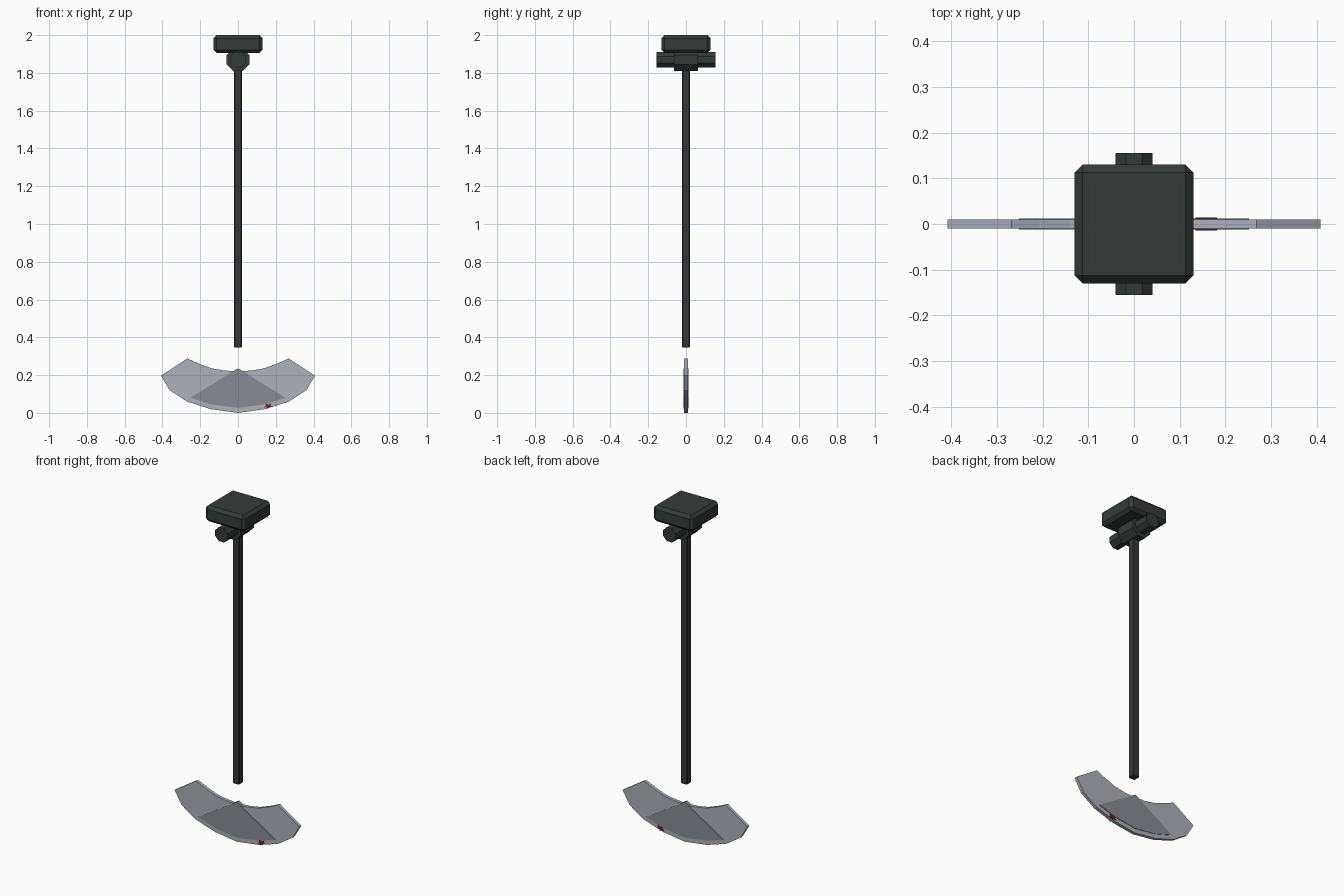
import bpy, bmesh, math
from mathutils import Matrix

if "Cube" in bpy.data.objects:
    bpy.data.objects.remove(bpy.data.objects["Cube"])


def material(name, rgb):
    m = bpy.data.materials.new(name)
    m.diffuse_color = (*rgb, 1)
    m.use_nodes = True
    m.node_tree.nodes["Principled BSDF"].inputs["Base Color"].default_value = m.diffuse_color
    return m


IRON = material("dark iron", (0.036, 0.044, 0.042))
STEEL = material("pale steel", (0.42, 0.44, 0.49))
SHADE = material("grey steel", (0.245, 0.26, 0.295))
RED = material("dark red", (0.22, 0.01, 0.012))


def finish(bm, name, mat):
    bmesh.ops.recalc_face_normals(bm, faces=bm.faces)
    me = bpy.data.meshes.new(name)
    bm.to_mesh(me)
    bm.free()
    me.materials.append(mat)
    ob = bpy.data.objects.new(name, me)
    bpy.context.collection.objects.link(ob)
    return ob


def box(name, size, centre, bevel, mat):
    bm = bmesh.new()
    bmesh.ops.create_cube(bm, size=1)
    bmesh.ops.scale(bm, vec=size, verts=bm.verts)
    bmesh.ops.translate(bm, vec=centre, verts=bm.verts)
    bmesh.ops.bevel(bm, geom=bm.edges[:], offset=bevel, segments=1,
                    affect='EDGES', profile=0.5)
    return finish(bm, name, mat)


def drum(name, apothem, length, z, mat):
    # octagonal bar along y with a flat on top
    bm = bmesh.new()
    r = apothem / math.cos(math.pi / 8)
    turn = Matrix.Rotation(math.pi / 2, 4, 'X') @ Matrix.Rotation(math.pi / 8, 4, 'Z')
    bmesh.ops.create_cone(bm, cap_ends=True, segments=8, radius1=r, radius2=r,
                          depth=length, matrix=Matrix.Translation((0, 0, z)) @ turn)
    return finish(bm, name, mat)


def plate(name, outline, y0, y1, mat):
    # extrude an x-z outline along y
    bm = bmesh.new()
    f = bm.faces.new([bm.verts.new((x, y0, z)) for x, z in outline])
    new = bmesh.ops.extrude_face_region(bm, geom=[f])["geom"]
    bmesh.ops.translate(bm, vec=(0, y1 - y0, 0),
                        verts=[v for v in new if isinstance(v, bmesh.types.BMVert)])
    return finish(bm, name, mat)


def mirrored(half):
    # half runs from the middle (x = 0) outward; returns left to right
    return [(-x, z) for x, z in reversed(half[1:])] + half


# Ceiling mount, pivot and rod
box("ceiling_mount", (0.26, 0.26, 0.095), (0, 0, 1.9525), 0.017, IRON)
drum("axle", 0.041, 0.31, 1.87, IRON)
drum("hub", 0.06, 0.125, 1.87, IRON)
box("rod", (0.042, 0.042, 1.525), (0, 0, 1.1075), 0.004, IRON)

# Curved blade
lower = mirrored([(0, 0.0), (0.145, 0.02), (0.27, 0.06), (0.362, 0.12), (0.408, 0.197)])
upper = mirrored([(0, 0.22), (0.07, 0.224), (0.14, 0.236), (0.21, 0.262), (0.268, 0.288)])
plate("blade", lower + upper[::-1], -0.0095, 0.0095, STEEL)

# Darker fan-shaped core, slightly thicker than the blade
fan = mirrored([(0, 0.026), (0.14, 0.045), (0.252, 0.08)])
plate("blade_core", fan + [(0, 0.236)], -0.0125, 0.0125, SHADE)

# Ragged red stains on both faces of the cutting edge
stain = [(0.135, 0.028), (0.15, 0.031), (0.158, 0.022), (0.166, 0.031), (0.182, 0.035),
         (0.171, 0.040), (0.176, 0.052), (0.160, 0.044), (0.148, 0.050), (0.147, 0.039)]
for side, label in ((-1, "front"), (1, "back")):
    plate("stain_" + label, stain, side * 0.009, side * 0.0138, RED)
